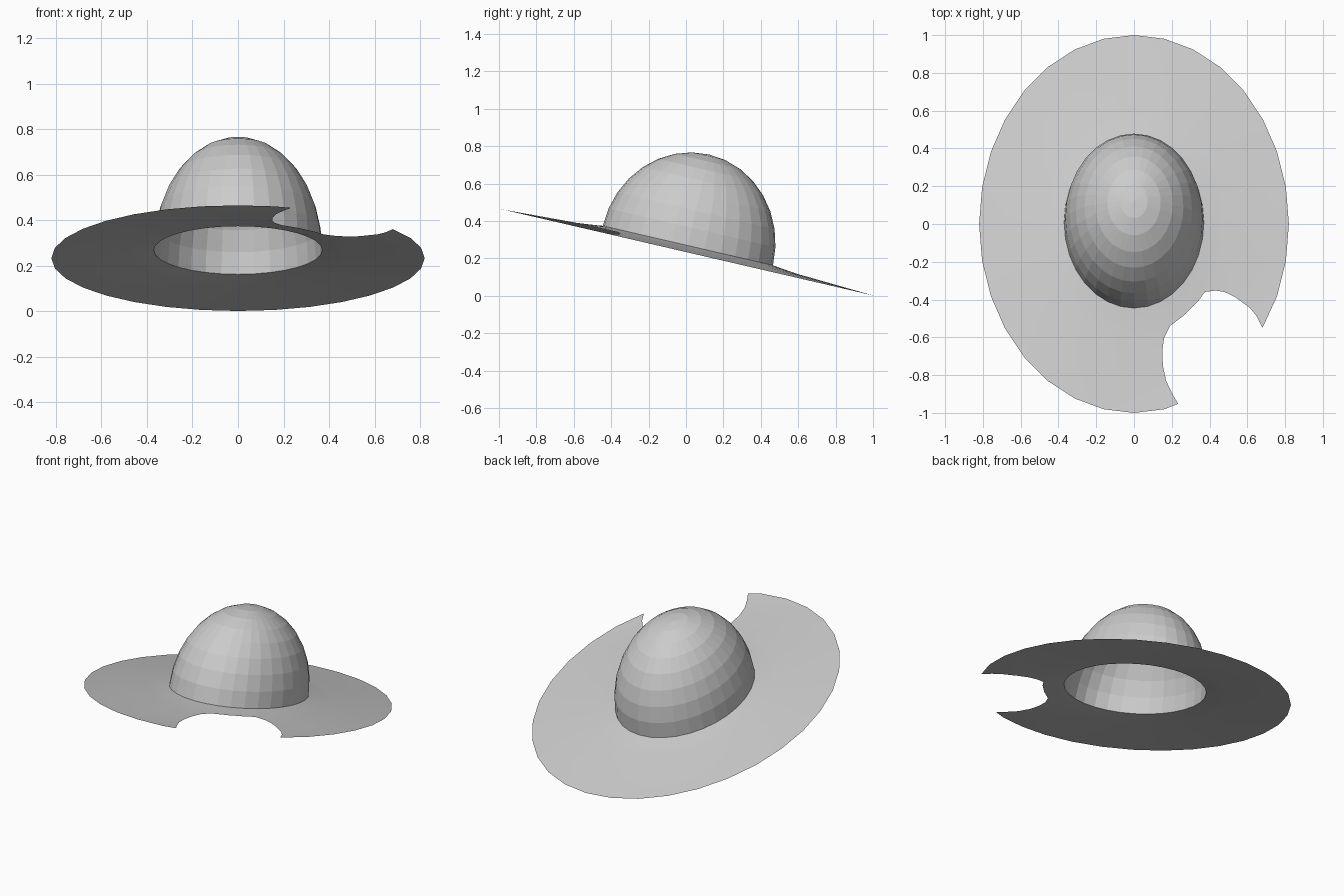
import bpy, bmesh
from math import sin, cos, pi, atan
from mathutils import Matrix, Vector

if "Cube" in bpy.data.objects:
    bpy.data.objects.remove(bpy.data.objects["Cube"])

SEG, RINGS = 32, 8
SLOPE, BASE = 0.232, 0.234          # tilted plane of the brim
RX, RY, CY, LIFT = 0.37, 0.455, 0.01, 0.037   # rim of the crown seen from above
TILT = atan(SLOPE)


def finish(bm, name):
    mesh = bpy.data.meshes.new(name)
    bm.to_mesh(mesh)
    bm.free()
    obj = bpy.data.objects.new(name, mesh)
    bpy.context.collection.objects.link(obj)
    return obj


def on_brim(x, y):
    # tilted plane that curls up gently toward the crown
    s = ((x / RX) ** 2 + ((y - CY) / RY) ** 2) ** 0.5
    return Vector((x, y, BASE - SLOPE * y + LIFT * (max(0, 2.2 - s) / 1.2) ** 2))


def strip(bm, lower, upper):
    for i in range(SEG):
        j = (i + 1) % SEG
        bm.faces.new((lower[i], lower[j], upper[j], upper[i]))


ANGLES = [2 * pi * i / SEG for i in range(SEG)]

# Crown: open half ellipsoid, tilted with the brim
bm = bmesh.new()
frame = Matrix.Translation((0, CY, BASE + LIFT - SLOPE * CY)) @ Matrix.Rotation(-TILT, 4, 'X')
loops = []
for k in range(RINGS):
    e = pi / 2 * k / RINGS
    loops.append([bm.verts.new(frame @ Vector((RX * cos(e) * cos(t),
                                               RY / cos(TILT) * cos(e) * sin(t),
                                               0.5 * sin(e)))) for t in ANGLES])
for a, b in zip(loops, loops[1:]):
    strip(bm, a, b)
tip = bm.verts.new(frame @ Vector((0, 0, 0.5)))
for i in range(SEG):
    bm.faces.new((loops[-1][i], loops[-1][(i + 1) % SEG], tip))
finish(bm, "crown")

# Brim: curled inner rings, then a filled sheet out to the edge
bite = [(0.233, -0.952), (0.20, -0.894), (0.17, -0.83), (0.153, -0.75), (0.15, -0.67),
        (0.16, -0.60), (0.19, -0.54), (0.243, -0.47), (0.32, -0.386), (0.375, -0.36),
        (0.43, -0.352), (0.48, -0.36), (0.534, -0.386), (0.614, -0.444), (0.65, -0.49),
        (0.68, -0.55)]
bm = bmesh.new()
rings = [[bm.verts.new(on_brim(RX * s * cos(t), CY + RY * s * sin(t))) for t in ANGLES]
         for s in (1.3, 1.2, 1.1, 1.0)]
for a, b in zip(rings, rings[1:]):
    strip(bm, a, b)
# outer ellipse, with the bite replacing the points it removes
first, last = 1.5 * pi + 0.29, 2 * pi - 0.585
outline = [(0.82 * cos(t), sin(t)) for t in ANGLES if t < first]
outline += bite
outline += [(0.82 * cos(t), sin(t)) for t in ANGLES if t > last]
edge = [bm.verts.new(on_brim(x, y)) for x, y in outline]
edges = [bm.edges.new((edge[i - 1], edge[i])) for i in range(len(edge))]
edges += [bm.edges.get((rings[0][i - 1], rings[0][i])) for i in range(SEG)]
bmesh.ops.triangle_fill(bm, use_beauty=True, use_dissolve=False, edges=edges,
                        normal=(0, sin(TILT), cos(TILT)))
bm.normal_update()
bmesh.ops.reverse_faces(bm, faces=[f for f in bm.faces if f.normal.z < 0])
brim = finish(bm, "brim")

# Smooth the gentle curl of the brim
bpy.context.view_layer.objects.active = brim
brim.select_set(True)
bpy.ops.object.shade_smooth_by_angle()
